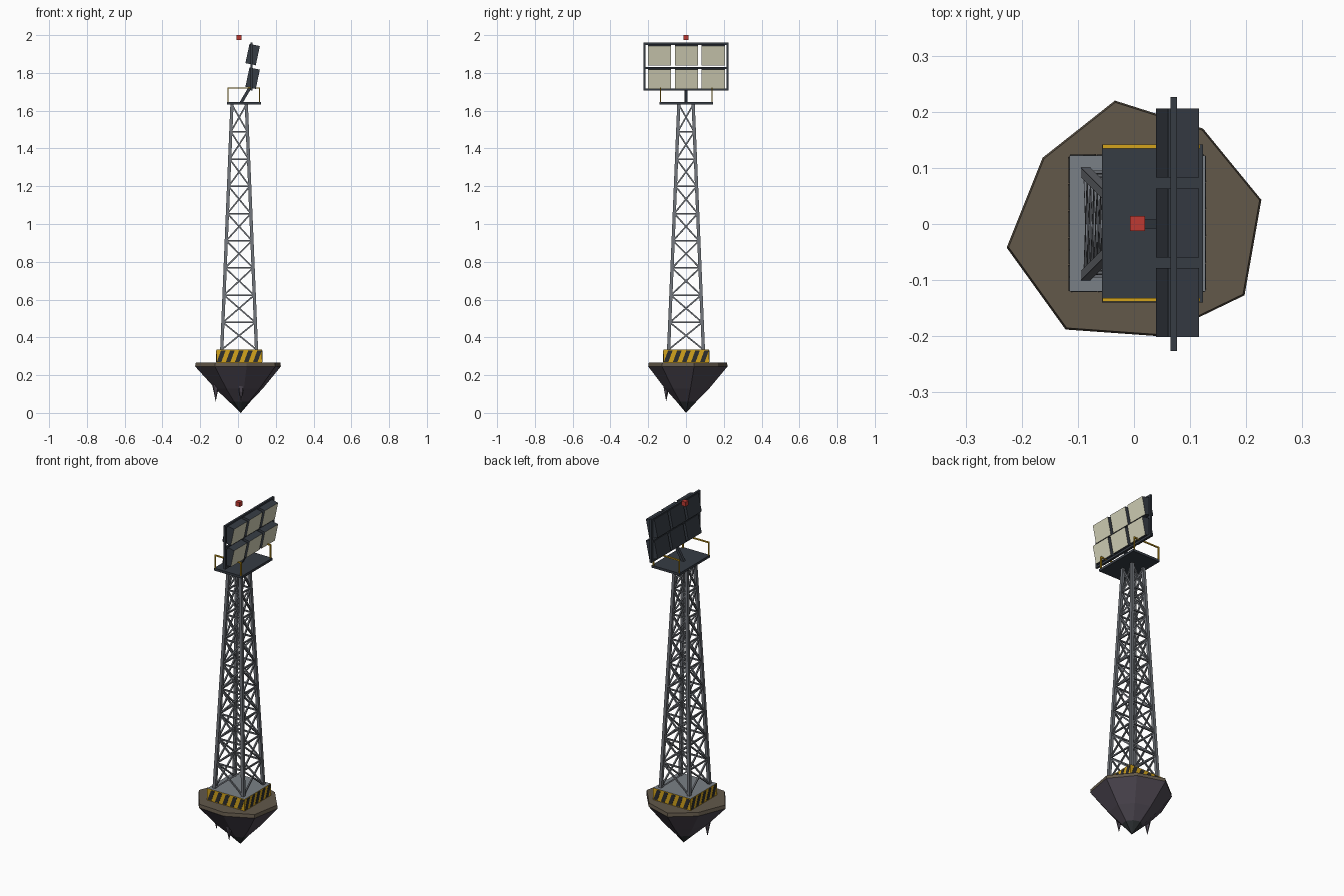
import bpy, bmesh, math
from mathutils import Vector, Matrix

if "Cube" in bpy.data.objects:
    bpy.data.objects.remove(bpy.data.objects["Cube"])

CX = 0.006  # tower axis


def mat(name, r, g, b):
    m = bpy.data.materials.new(name)
    lin = [(c / 255 / 12.92 if c <= 10 else ((c / 255 + 0.055) / 1.055) ** 2.4) for c in (r, g, b)]
    m.diffuse_color = (*lin, 1)
    m.use_nodes = True
    m.node_tree.nodes["Principled BSDF"].inputs["Base Color"].default_value = m.diffuse_color
    return m


ROCK = mat("rock", 78, 72, 82)
TIP = mat("dark rock", 46, 50, 52)
EARTH = mat("earth", 98, 88, 74)
CONCRETE = mat("concrete", 122, 128, 134)
STEEL = mat("steel", 112, 116, 122)
DARK = mat("dark metal", 54, 60, 68)
YELLOW = mat("yellow", 212, 164, 28)
BLACK = mat("stripe black", 44, 46, 48)
CREAM = mat("lamp cream", 212, 210, 184)
RED = mat("beacon red", 190, 58, 50)


def finish(name, bm, *mats):
    bmesh.ops.recalc_face_normals(bm, faces=bm.faces)
    me = bpy.data.meshes.new(name)
    bm.to_mesh(me)
    bm.free()
    for m in mats:
        me.materials.append(m)
    ob = bpy.data.objects.new(name, me)
    bpy.context.collection.objects.link(ob)
    return ob


def add_box(bm, c, s, rot=None):
    M = Matrix.Translation(c) @ (rot or Matrix()) @ Matrix.Diagonal((*s, 1))
    return bmesh.ops.create_cube(bm, size=1, matrix=M)["verts"]


def add_beam(bm, a, b, w):
    a, b = Vector(a), Vector(b)
    d = b - a
    # keep beam sides square to the world axes
    ref = Vector((0, 1, 0)) if abs(d.normalized().y) < 0.9 else Vector((1, 0, 0))
    z = d.normalized()
    x = ref.cross(z).normalized()
    R = Matrix((x, z.cross(x), z)).transposed().to_4x4()
    add_box(bm, (a + b) / 2, (w, w, d.length), R)


# floating rock: eight-sided rings closing to a tip
rim = [(-.034, .22), (-.163, .118), (-.227, -.042), (-.122, -.188),
       (.046, -.2), (.197, -.127), (.227, .043), (.123, .17)]
bm = bmesh.new()
rings = []
for z, k in ((.266, .985), (.246, 1), (.13, .56), (.06, .25)):
    rings.append([bm.verts.new((x * k + .012 * (1 - k), y * k, z)) for x, y in rim])
bm.faces.new(rings[0])
for i in range(3):
    for j in range(8):
        f = bm.faces.new((rings[i][j], rings[i][j - 1], rings[i + 1][j - 1], rings[i + 1][j]))
        f.material_index = 0 if i else 1
tip = bm.verts.new((.015, 0, 0))
for j in range(8):
    bm.faces.new((rings[3][j], rings[3][j - 1], tip)).material_index = 2
for f in bm.faces:
    if f.calc_center_median().z > .24:
        f.material_index = 1
finish("rock", bm, ROCK, EARTH, TIP)

# hanging rock spikes
for i, (x, y) in enumerate(((-.118, -.03), (.016, -.105))):
    bm = bmesh.new()
    bmesh.ops.create_cone(bm, segments=5, radius1=0, radius2=.022, depth=.1, cap_ends=True,
                          matrix=Matrix.Translation((x, y, .11)))
    bmesh.ops.remove_doubles(bm, verts=bm.verts, dist=1e-5)
    finish(f"rock_spike_{i}", bm, ROCK)

# base block with yellow sides
bm = bmesh.new()
add_box(bm, (CX, .001, .299), (.242, .242, .072))
bm.normal_update()
for f in bm.faces:
    f.material_index = 1 if abs(f.normal.z) < .5 else 0
finish("base_block", bm, CONCRETE, YELLOW)

# slanted hazard stripes on the four sides
bm = bmesh.new()
for side in range(4):
    R = Matrix.Translation((CX, .001, 0)) @ Matrix.Rotation(side * math.pi / 2, 4, 'Z')
    for k in range(5):
        u = -.118 + k * .048
        q = [(u, .27), (u + .024, .27), (u + .046, .33), (u + .022, .33)]
        vs = [[bm.verts.new(R @ Vector((min(a, .12), y, z))) for a, z in q] for y in (-.1205, -.1225)]
        bm.faces.new(vs[0])
        bm.faces.new(vs[1])
        for j in range(4):
            bm.faces.new((vs[0][j], vs[0][j - 1], vs[1][j - 1], vs[1][j]))
finish("hazard_stripes", bm, BLACK)

# lattice tower
Z0, Z1, N = .335, 1.632, 9


def corner(i, t):
    h = .092 + (.038 - .092) * t
    sx, sy = ((1, 1), (-1, 1), (-1, -1), (1, -1))[i % 4]
    return (CX + sx * h, sy * h, Z0 + (Z1 - Z0) * t)


bm = bmesh.new()
for i in range(4):
    add_beam(bm, corner(i, 0), corner(i, 1), .017)
finish("tower_legs", bm, STEEL)
bm = bmesh.new()
for n in range(N):
    t, u = n / N, (n + 1) / N
    for i in range(4):
        add_beam(bm, corner(i, t), corner(i + 1, u), .008)
        add_beam(bm, corner(i + 1, t), corner(i, u), .008)
        if n:
            add_beam(bm, corner(i, t), corner(i + 1, t), .008)
finish("tower_braces", bm, STEEL)

# platform and side rails
bm = bmesh.new()
add_box(bm, (.033, .001, 1.639), (.18, .282, .014))
finish("platform", bm, DARK)
bm = bmesh.new()
for y in (-.135, .138):
    for x in (-.053, .114):
        add_box(bm, (x, y, 1.683), (.007, .007, .08))
    add_box(bm, (.0305, y, 1.72), (.174, .007, .007))
finish("railings", bm, YELLOW)

# lamp support strut and frame
bm = bmesh.new()
add_beam(bm, (.015, 0, 1.64), (.071, 0, 1.735), .016)
finish("lamp_strut", bm, DARK)
bm = bmesh.new()
for z in (1.712, 1.826, 1.954):
    add_box(bm, (.071, 0, z), (.012, .452, .012))
for y in (-.22, .22):
    add_box(bm, (.071, y, 1.833), (.012, .012, .254))
finish("lamp_frame", bm, DARK)

# six tilted floodlights with cream faces
T = Matrix.Rotation(math.radians(12), 4, 'Y')
for r, z in enumerate((1.772, 1.897)):
    for c, y in enumerate((-.14, .002, .144)):
        bm = bmesh.new()
        add_box(bm, (.0775, y, z), (.056, .123, .104), T)
        bm.normal_update()
        for f in bm.faces:
            f.material_index = 1 if f.normal.x > .8 else 0
        finish(f"floodlight_{r}_{c}", bm, DARK, CREAM)

# beacon
bm = bmesh.new()
add_box(bm, (CX, .001, 1.987), (.027, .027, .026))
finish("beacon", bm, RED)
